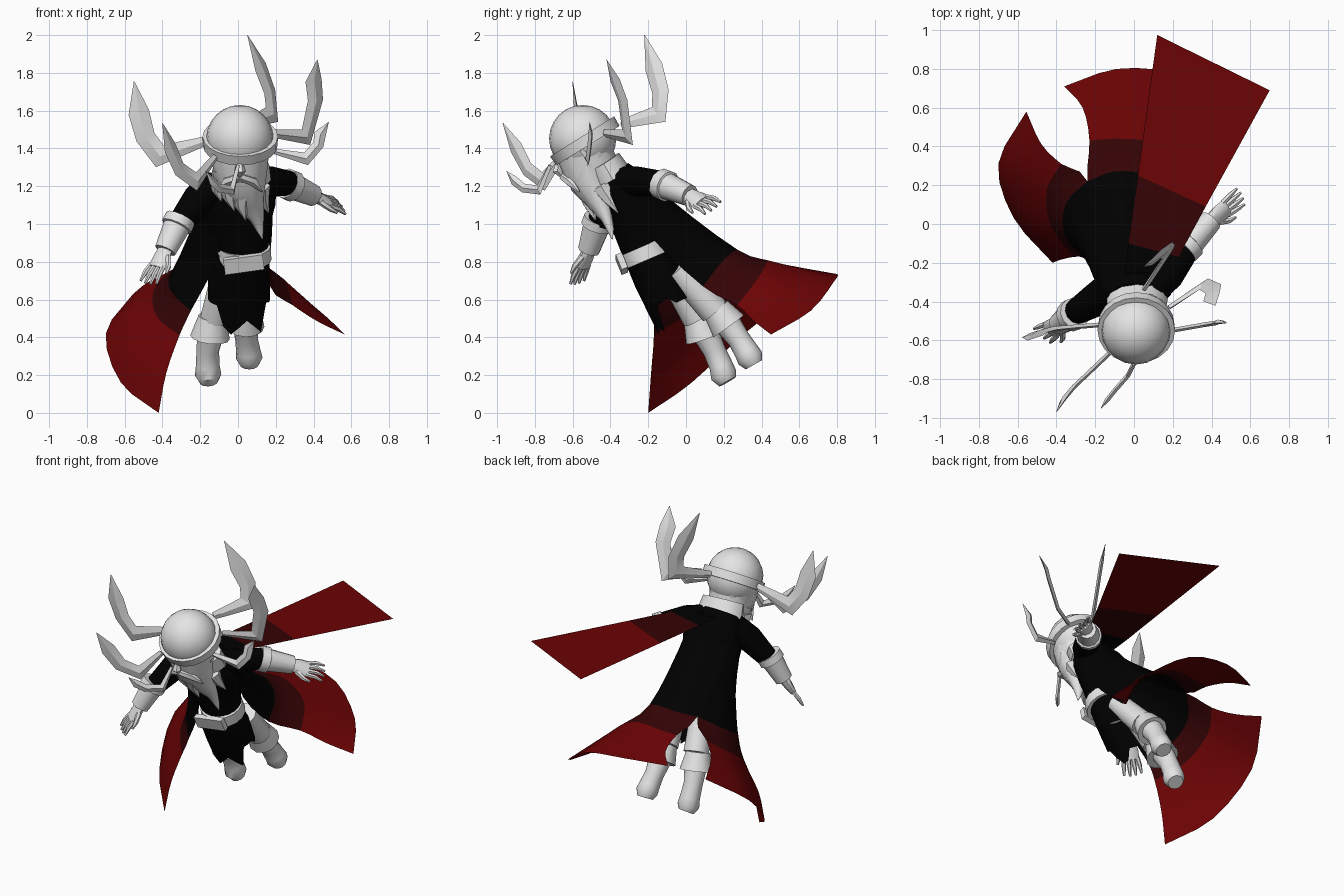
import bpy, bmesh, math
from mathutils import Vector as V


def mat(name, rgb):
    m = bpy.data.materials.new(name)
    m.diffuse_color = (*rgb, 1)
    return m


WHITE = mat("pale_grey", (0.78, 0.78, 0.78))
BLACK = mat("black_cloth", (0.0, 0.0, 0.0))
DARK = mat("dark_red", (0.035, 0.001, 0.0015))
RED = mat("red_cloth", (0.15, 0.001, 0.0015))


def finish(name, bm, mats, angle=40, fix=True):
    if fix:
        bmesh.ops.recalc_face_normals(bm, faces=bm.faces)
    me = bpy.data.meshes.new(name)
    bm.to_mesh(me)
    bm.free()
    ob = bpy.data.objects.new(name, me)
    bpy.context.collection.objects.link(ob)
    for m in mats:
        me.materials.append(m)
    bpy.ops.object.select_all(action='DESELECT')
    ob.select_set(True)
    bpy.context.view_layer.objects.active = ob
    bpy.ops.object.shade_smooth_by_angle(angle=math.radians(angle))
    return ob


def loft(name, rings, m, sides=12, ref=(1, 0, 0), hem=None, angle=40):
    """Rings are (x, y, z, rx[, ry]) along a path; hem shifts the last ring."""
    bm = bmesh.new()
    P = [V(r[:3]) for r in rings]
    loops = []
    for i, r in enumerate(rings):
        t = (P[min(i + 1, len(P) - 1)] - P[max(i - 1, 0)]).normalized()
        x = V(ref)
        x = (x - t * x.dot(t)).normalized()
        y = t.cross(x)
        loop = []
        for k in range(sides):
            a = 2 * math.pi * k / sides
            p = P[i] + x * r[3] * math.cos(a) + y * r[-1] * math.sin(a)
            if hem and i == len(P) - 1:
                p += t * hem(math.degrees(a))
            loop.append(bm.verts.new(p))
        loops.append(loop)
    for a, b in zip(loops, loops[1:]):
        for k in range(sides):
            n = (k + 1) % sides
            bm.faces.new((a[k], a[n], b[n], b[k]))
    bm.faces.new(loops[0])
    if not hem:
        bm.faces.new(loops[-1])
    return finish(name, bm, [m], angle)


def smooth_line(pts, sub):
    """Catmull-Rom curve through the points, sub steps per span."""
    p = [V(q) for q in pts]
    p = [p[0] * 2 - p[1]] + p + [p[-1] * 2 - p[-2]]
    out = []
    for i in range(1, len(p) - 2):
        a, b, c, d = p[i - 1:i + 3]
        for s in range(sub):
            t = s / sub
            out.append(0.5 * (2 * b + (c - a) * t + (2 * a - 5 * b + 4 * c - d) * t * t
                              + (3 * b - a - 3 * c + d) * t ** 3))
    return out + [p[-2]]


def cloth(name, rows, bands, sub=3):
    """Sheet through rows of points; bands gives the colour of each span."""
    bm = bmesh.new()
    cols = zip(*[smooth_line(r, sub) for r in rows])
    grid = [[bm.verts.new(p) for p in smooth_line(c, sub)] for c in cols]
    for a, b in zip(grid, grid[1:]):
        for j in range(len(a) - 1):
            f = bm.faces.new((a[j], b[j], b[j + 1], a[j + 1]))
            f.material_index = bands[j // sub]
    return finish(name, bm, [BLACK, DARK, RED], 60, fix=False)


def horn(name, pts, w):
    """Flat bent blade, widest at the elbow, ending in a point."""
    P = [V(p) for p in pts]
    n = (P[1] - P[0]).cross(P[4] - P[1]).normalized()
    bm = bmesh.new()
    loops = []
    for i, (p, k) in enumerate(zip(P, (0.4, 1, 0.85, 0.9, 0.03))):
        t = ((P[min(i + 1, 4)] - p).normalized() + (p - P[max(i - 1, 0)]).normalized()).normalized()
        s = n.cross(t) * w * k
        d = n * 0.012 * (1 if i < 4 else 0.1)
        loops.append([bm.verts.new(q) for q in (p + s, p + d, p - s, p - d)])
    for a, b in zip(loops, loops[1:]):
        for k in range(4):
            bm.faces.new((a[k], a[k - 1], b[k - 1], b[k]))
    bm.faces.new(loops[0])
    bm.faces.new(loops[-1])
    finish(name, bm, [WHITE], 20)


def box(name, loc, size, rot, m):
    bpy.ops.mesh.primitive_cube_add(size=1, location=loc, rotation=rot)
    ob = bpy.context.object
    ob.name = name
    ob.scale = size
    ob.data.materials.append(m)


# Head, face and neck
bpy.ops.mesh.primitive_uv_sphere_add(segments=20, ring_count=12, radius=0.178, location=(0.01, -0.547, 1.452))
head = bpy.context.object
head.name = "helmet_dome"
head.data.materials.append(WHITE)
bpy.ops.object.shade_smooth_by_angle(angle=math.radians(40))
loft("neck", [(0.01, -0.54, 1.42, 0.16), (0.01, -0.515, 1.33, 0.145), (0.01, -0.45, 1.24, 0.12)], WHITE, 16)
loft("collar", [(0.02, -0.44, 1.325, 0.145, 0.1), (0.015, -0.39, 1.24, 0.16, 0.11)], WHITE)
loft("face", [(0.01, -0.54, 1.43, 0.165), (0.01, -0.53, 1.33, 0.15, 0.145),
              (0.015, -0.515, 1.235, 0.13, 0.12)], WHITE)
loft("nose", [(0.01, -0.675, 1.33, 0.015), (0.01, -0.68, 1.28, 0.03), (0.01, -0.66, 1.255, 0.012)], WHITE, 6)

# Beard: main lock plus side locks
loft("beard", [(0.01, -0.52, 1.3, 0.15, 0.13), (0.02, -0.505, 1.22, 0.135, 0.115), (0.06, -0.455, 1.11, 0.08, 0.065),
               (0.10, -0.42, 1.03, 0.04, 0.032), (0.115, -0.40, 0.97, 0.02), (0.13, -0.39, 0.92, 0.003)], WHITE, 10)
for i, (x, y, z, tx, ty, tz) in enumerate([(-0.05, -0.54, 1.21, -0.02, -0.5, 1.07), (0.02, -0.53, 1.17, 0.04, -0.48, 1.02),
                                           (0.12, -0.45, 1.2, 0.16, -0.36, 1.06), (-0.1, -0.5, 1.24, -0.09, -0.47, 1.12)]):
    loft(f"beard_lock_{i}", [(x, y, z, 0.05), ((x + tx) / 2 - 0.01, (y + ty) / 2, (z + tz) / 2, 0.035),
                             (tx, ty, tz, 0.003)], WHITE, 6)
for s in (-1, 1):
    loft("moustache", [(0.01, -0.65, 1.25, 0.022), (0.01 + s * 0.07, -0.615, 1.225, 0.026),
                       (0.01 + s * 0.12, -0.565, 1.17, 0.004)], WHITE, 6, (0, 0, 1))

# Tilted helmet band
up = V((0, -0.53, 0.85))
c = V((0.012, -0.535, 1.44))
loft("helmet_band", [(*(c - up * 0.03), 0.197), (*(c + up * 0.028), 0.2)], WHITE, 20)

# Six antler blades around the band
HORNS = [
    (0.062, (0.05, -0.34, 1.53), (0.18, -0.145, 1.58), (0.168, -0.135, 1.70), (0.12, -0.17, 1.83), (0.05, -0.22, 2.0)),
    (0.055, (0.18, -0.43, 1.48), (0.36, -0.31, 1.46), (0.41, -0.335, 1.655), (0.40, -0.375, 1.76), (0.42, -0.42, 1.87)),
    (0.035, (0.19, -0.55, 1.385), (0.36, -0.52, 1.345), (0.425, -0.51, 1.42), (0.435, -0.505, 1.475), (0.48, -0.51, 1.54)),
    (0.062, (-0.17, -0.52, 1.44), (-0.415, -0.54, 1.36), (-0.49, -0.56, 1.46), (-0.525, -0.58, 1.59), (-0.55, -0.60, 1.755)),
    (0.05, (-0.12, -0.66, 1.355), (-0.22, -0.755, 1.225), (-0.31, -0.84, 1.29), (-0.36, -0.90, 1.405), (-0.40, -0.97, 1.535)),
    (0.028, (0.0, -0.72, 1.31), (-0.03, -0.78, 1.18), (-0.10, -0.86, 1.19), (-0.14, -0.91, 1.23), (-0.17, -0.95, 1.28)),
]
for i, (w, *pts) in enumerate(HORNS):
    horn(f"antler_{i}", pts, w)


def hem_drop(a):
    """Two pointed front flaps with a notch between, cut high over the left leg."""
    if 30 <= a <= 120:
        return 0.115 - 0.08 * abs(abs(a - 75) - 30) / 30
    return -0.04 if a < 200 else 0.0


# Tunic, skirt and belt
loft("tunic", [(0, -0.38, 1.27, 0.13, 0.09), (0, -0.33, 1.2, 0.2, 0.13), (0, -0.28, 1.1, 0.2, 0.15),
               (0.01, -0.25, 0.99, 0.165, 0.14), (0.03, -0.22, 0.86, 0.13, 0.12), (0.03, -0.21, 0.82, 0.13, 0.12)],
     BLACK, 20)
loft("skirt", [(0.03, -0.22, 0.85, 0.125, 0.115), (0.005, -0.15, 0.72, 0.165, 0.13), (0.005, -0.08, 0.57, 0.165, 0.125)],
     BLACK, 24, hem=hem_drop)
loft("belt", [(0.035, -0.235, 0.88, 0.138, 0.13), (0.035, -0.205, 0.81, 0.142, 0.135)], WHITE, 16)
box("buckle", (0.03, -0.34, 0.79), (0.21, 0.035, 0.085), (math.radians(22), math.radians(-8), 0), WHITE)

# Legs with folded boot cuffs
LEGS = {
    "left": ([(-0.07, -0.08, 0.74, 0.07), (-0.12, 0.06, 0.5, 0.08)],
             [(-0.135, 0.06, 0.51, 0.075), (-0.148, 0.1, 0.40, 0.105)],
             [(-0.14, 0.09, 0.45, 0.075), (-0.16, 0.15, 0.33, 0.06), (-0.16, 0.185, 0.25, 0.063),
              (-0.158, 0.20, 0.20, 0.07), (-0.155, 0.22, 0.165, 0.05)]),
    "right": ([(0.09, -0.05, 0.76, 0.07), (0.05, 0.15, 0.54, 0.08)],
              [(0.045, 0.16, 0.55, 0.075), (0.04, 0.225, 0.46, 0.1)],
              [(0.04, 0.2, 0.5, 0.075), (0.045, 0.28, 0.39, 0.06), (0.055, 0.32, 0.325, 0.065),
               (0.06, 0.34, 0.29, 0.07), (0.06, 0.36, 0.255, 0.05)]),
}
for side, parts in LEGS.items():
    for part, rings in zip(("thigh", "boot_cuff", "boot"), parts):
        loft(f"{side}_{part}", rings, WHITE)

# Arms: sleeve, flared gauntlet, hand with fingers
ARMS = {
    "left": ([(-0.13, -0.34, 1.21, 0.09), (-0.21, -0.4, 1.13, 0.085), (-0.31, -0.46, 1.0, 0.065)],
             (-0.305, -0.46, 1.03), (-0.385, -0.515, 0.86), (-0.48, -0.58, 0.68), (0.8, -0.35, 0.3)),
    "right": ([(0.1, -0.33, 1.22, 0.085), (0.18, -0.26, 1.225, 0.08), (0.28, -0.12, 1.215, 0.065)],
              (0.255, -0.135, 1.215), (0.40, 0.02, 1.15), (0.56, 0.15, 1.08), (0.4, -0.6, -0.55)),
}
for side, (sleeve, a, b, tip, across) in ARMS.items():
    loft(f"{side}_sleeve", sleeve, BLACK, 12, (0, 0, 1))
    a, b, tip, w = V(a), V(b), V(tip), V(across)
    d = (tip - b).normalized()
    w = (w - d * w.dot(d)).normalized()
    at = lambda p, q, t: tuple(p.lerp(q, t))
    loft(f"{side}_gauntlet", [(*a, 0.082), (*at(a, b, 0.25), 0.084), (*at(a, b, 0.27), 0.072), (*b, 0.058)],
         WHITE, 12, (0, 0, 1))
    loft(f"{side}_palm", [(*at(a, b, 0.9), 0.04, 0.035), (*at(b, tip, 0.25), 0.055, 0.028),
                          (*at(b, tip, 0.5), 0.055, 0.02)], WHITE, 8, w)
    for k in range(4):
        o = k - 1.5
        p = b.lerp(tip, 0.45) + w * o * 0.028
        q = b.lerp(tip, 1.0 - 0.04 * abs(o)) + w * o * 0.037
        m = p.lerp(q, 0.55) + V((0, 0, 0.008))
        loft(f"{side}_finger_{k}", [(*p, 0.015), (*m, 0.014), (*q, 0.007)], WHITE, 6, w)
    p = b.lerp(tip, 0.15) + w * 0.04
    loft(f"{side}_thumb", [(*p, 0.018), (*(b.lerp(tip, 0.4) + w * 0.075), 0.015),
                           (*(b.lerp(tip, 0.6) + w * 0.085), 0.007)], WHITE, 6, (0, 0, 1))

# Cape: back panel, left panel and the flat trailing panel at the shoulder
cloth("cape_back", [
    [(-0.14, -0.33, 1.26), (-0.07, -0.27, 1.29), (0.04, -0.25, 1.30), (0.14, -0.28, 1.28), (0.19, -0.33, 1.22)],
    [(-0.19, -0.15, 1.08), (-0.08, -0.09, 1.12), (0.05, -0.08, 1.12), (0.15, -0.13, 1.06), (0.18, -0.2, 0.95)],
    [(-0.24, 0.22, 0.84), (-0.11, 0.27, 0.86), (0.04, 0.26, 0.86), (0.15, 0.19, 0.80), (0.17, 0.09, 0.67)],
    [(-0.23, 0.43, 0.79), (-0.1, 0.44, 0.80), (0.07, 0.43, 0.80), (0.24, 0.38, 0.71), (0.29, 0.27, 0.57)],
    [(-0.265, 0.60, 0.755), (-0.1, 0.63, 0.765), (0.13, 0.62, 0.745), (0.34, 0.53, 0.62), (0.42, 0.36, 0.485)],
    [(-0.36, 0.71, 0.72), (-0.09, 0.80, 0.735), (0.2, 0.78, 0.69), (0.43, 0.66, 0.54), (0.565, 0.45, 0.415)],
], [0, 0, 1, 2, 2])
cloth("cape_left", [
    [(-0.19, -0.4, 1.14), (-0.19, -0.38, 1.18), (-0.17, -0.36, 1.22), (-0.14, -0.33, 1.26)],
    [(-0.10, -0.28, 0.86), (-0.20, -0.26, 0.92), (-0.23, -0.21, 1.02), (-0.19, -0.15, 1.08)],
    [(-0.25, -0.18, 0.54), (-0.36, -0.05, 0.65), (-0.35, 0.11, 0.75), (-0.24, 0.22, 0.84)],
    [(-0.31, -0.17, 0.41), (-0.43, -0.01, 0.51), (-0.45, 0.18, 0.64), (-0.375, 0.31, 0.745)],
    [(-0.38, -0.185, 0.21), (-0.56, 0.01, 0.33), (-0.60, 0.25, 0.52), (-0.48, 0.415, 0.69)],
    [(-0.42, -0.2, 0.0), (-0.62, 0.03, 0.16), (-0.70, 0.31, 0.42), (-0.555, 0.58, 0.63)],
], [0, 0, 1, 2, 2])
cloth("shoulder_streamer", [
    [(-0.05, -0.28, 1.29), (0.14, -0.31, 1.29)],
    [(-0.03, -0.1, 1.29), (0.23, -0.17, 1.29)],
    [(0.02, 0.25, 1.29), (0.37, 0.09, 1.29)],
    [(0.12, 0.975, 1.29), (0.70, 0.69, 1.29)],
], [0, 1, 2], 1)
